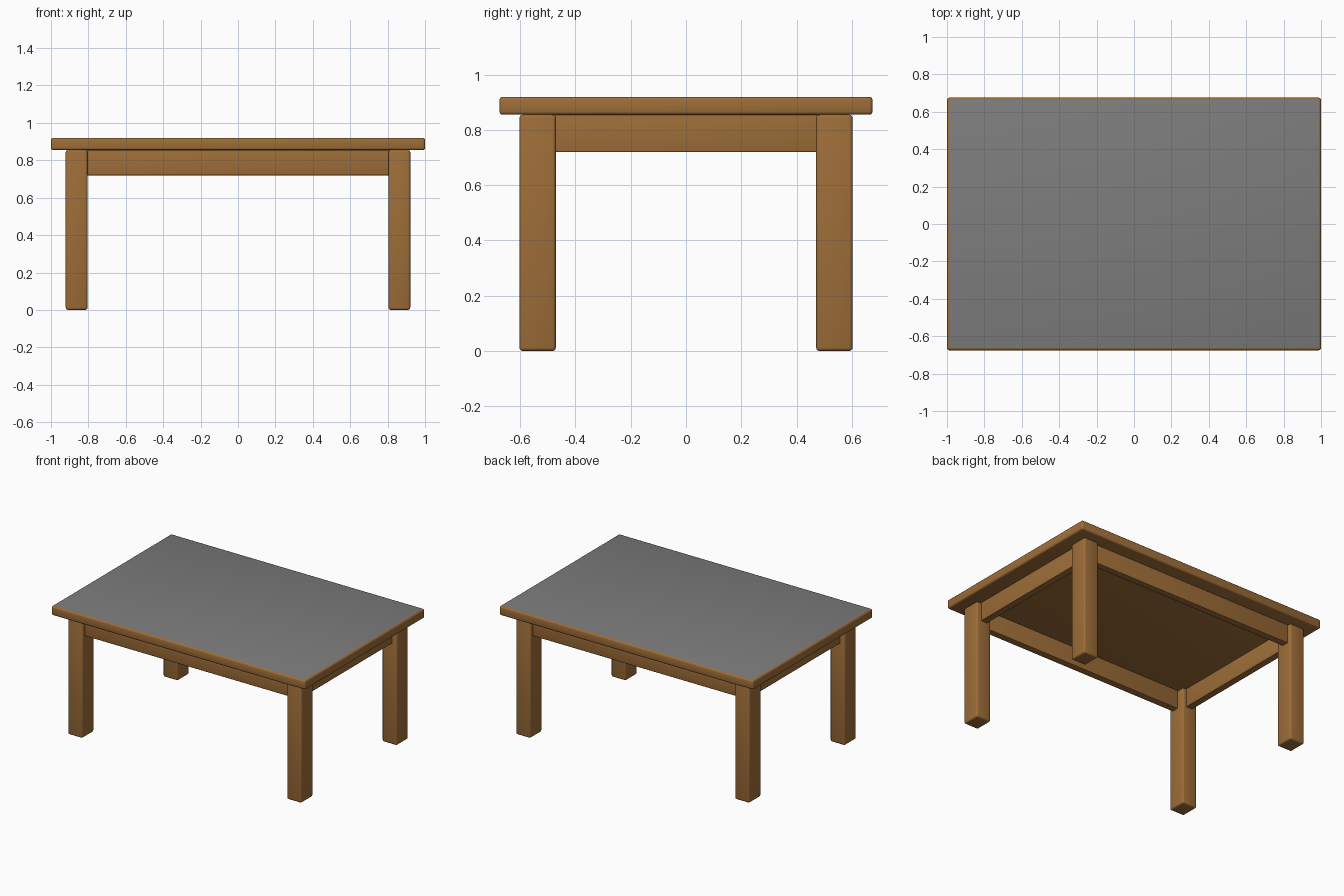
import bpy
import math

cube = bpy.data.objects.get("Cube")
if cube:
    bpy.data.objects.remove(cube, do_unlink=True)


def make_material(name, colour):
    mat = bpy.data.materials.new(name)
    mat.use_nodes = True
    mat.diffuse_color = colour
    mat.node_tree.nodes["Principled BSDF"].inputs["Base Color"].default_value = colour
    return mat


wood = make_material("warm brown wood", (0.34, 0.155, 0.04, 1))
grey = make_material("grey surface", (0.205, 0.205, 0.205, 1))


def rounded_box(name, low, high, radius):
    """Box between two corners with softly rounded edges."""
    centre = [(a + b) / 2 for a, b in zip(low, high)]
    bpy.ops.mesh.primitive_cube_add(size=1, location=centre)
    obj = bpy.context.object
    obj.name = name
    obj.scale = [b - a for a, b in zip(low, high)]
    bpy.ops.object.transform_apply(location=False, rotation=False, scale=True)
    obj.data.materials.append(wood)
    bevel = obj.modifiers.new("rounded edges", "BEVEL")
    bevel.width = radius
    bevel.segments = 3
    bpy.ops.object.modifier_apply(modifier=bevel.name)
    bpy.ops.object.shade_smooth_by_angle(angle=math.radians(40))
    return obj


# Table top, with a grey upper face inside the wooden rim
TOP, UNDER = 0.92, 0.855
top = rounded_box("table_top", (-1, -0.675, UNDER), (1, 0.675, TOP), 0.012)
top.data.materials.append(grey)
for face in top.data.polygons:
    if face.normal.z > 0.99:
        face.material_index = 1

# Four square legs
for sx, side in ((-1, "right"), (1, "left")):
    for sy, end in ((-1, "front"), (1, "back")):
        x, y = sx * 0.863, sy * 0.537
        rounded_box(f"{end}_{side}_leg", (x - 0.058, y - 0.066, 0),
                    (x + 0.058, y + 0.066, UNDER), 0.012)

# Aprons between the legs, set back from their outer faces
LOW = 0.72
for s, end, side in ((-1, "front", "right"), (1, "back", "left")):
    y, x = s * 0.55, s * 0.86
    rounded_box(f"{end}_apron", (-0.82, y - 0.025, LOW), (0.82, y + 0.025, UNDER), 0.004)
    rounded_box(f"{side}_apron", (x - 0.025, -0.49, LOW), (x + 0.025, 0.49, UNDER), 0.004)
